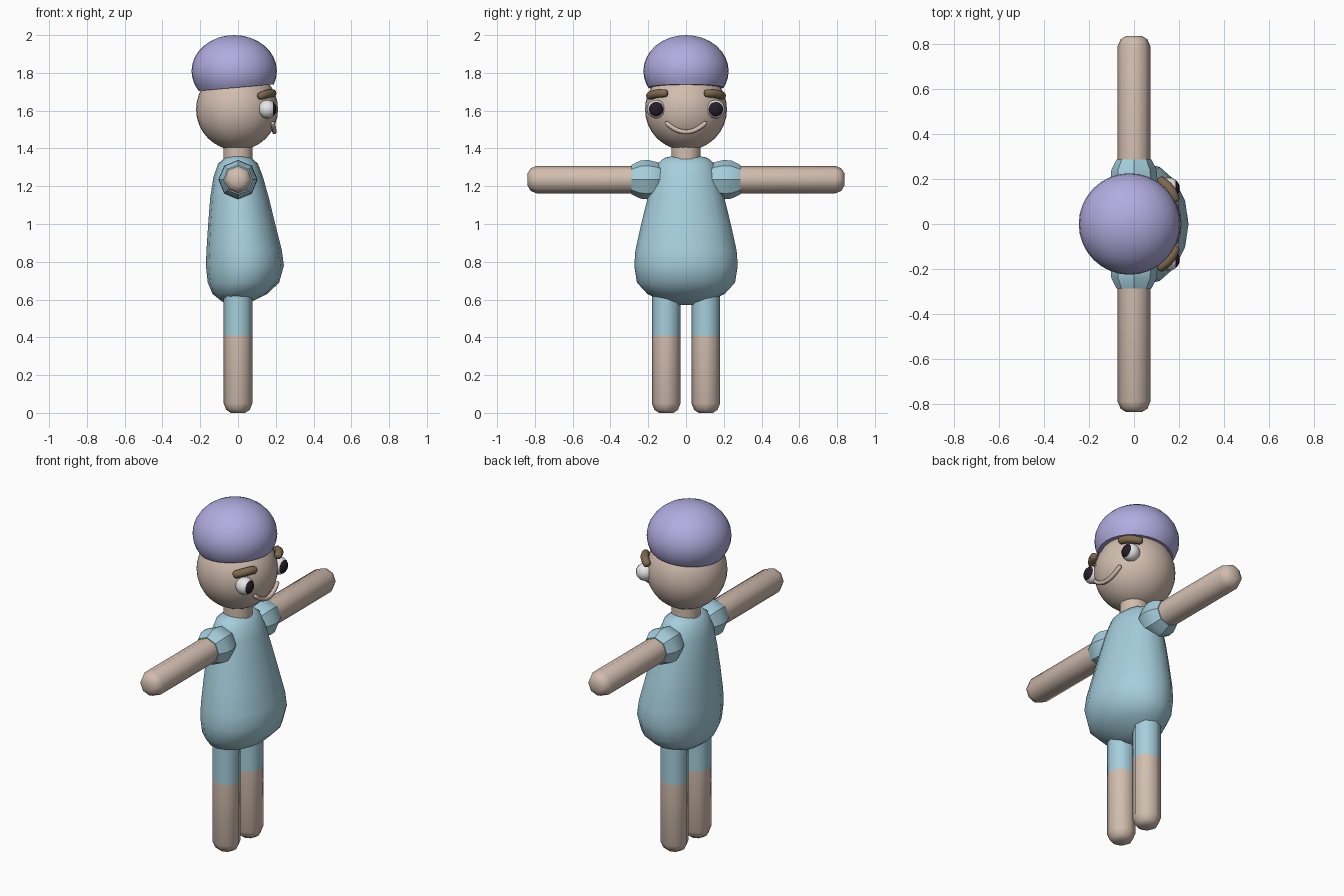
import bpy, bmesh, math
from mathutils import Vector, Matrix

if "Cube" in bpy.data.objects:
    bpy.data.objects.remove(bpy.data.objects["Cube"])


def material(name, rgb):
    m = bpy.data.materials.new(name)
    m.diffuse_color = (*rgb, 1)
    m.use_nodes = True
    m.node_tree.nodes["Principled BSDF"].inputs["Base Color"].default_value = m.diffuse_color
    return m


SKIN = material("skin", (0.64, 0.51, 0.43))
BLUE = material("blue_cloth", (0.38, 0.62, 0.72))
LILAC = material("lilac_cap", (0.44, 0.41, 0.74))
BROWN = material("brown_hair", (0.21, 0.14, 0.08))
WHITE = material("eye_white", (0.83, 0.83, 0.83))
DARK = material("pupil_dark", (0.02, 0.012, 0.02))


def finish(bm, name, mats, angle=60):
    bmesh.ops.recalc_face_normals(bm, faces=bm.faces)
    me = bpy.data.meshes.new(name)
    bm.to_mesh(me)
    bm.free()
    for m in mats:
        me.materials.append(m)
    ob = bpy.data.objects.new(name, me)
    bpy.context.collection.objects.link(ob)
    bpy.ops.object.select_all(action='DESELECT')
    ob.select_set(True)
    bpy.context.view_layer.objects.active = ob
    bpy.ops.object.shade_smooth_by_angle(angle=math.radians(angle))
    return ob


def loft(rings, sides, place):
    """Skin rings of (position, centre offset, radius_u, radius_v)."""
    bm = bmesh.new()
    loops = []
    for t, c, ru, rv in rings:
        loops.append([bm.verts.new(place(t, c + ru * math.cos(2 * math.pi * i / sides),
                                         rv * math.sin(2 * math.pi * i / sides)))
                      for i in range(sides)])
    for a, b in zip(loops, loops[1:]):
        for i in range(sides):
            j = (i + 1) % sides
            bm.faces.new((a[i], a[j], b[j], b[i]))
    bm.faces.new(loops[0])
    bm.faces.new(loops[-1])
    return bm


def upright(t, u, v):
    return Vector((u, v, t))


def ellipsoid(centre, radii, seg=32, rings=16, turn=Matrix()):
    bm = bmesh.new()
    bmesh.ops.create_uvsphere(bm, u_segments=seg, v_segments=rings, radius=1)
    bm.transform(Matrix.Translation(centre) @ turn @ Matrix.Diagonal((*radii, 1)))
    return bm


def tube(name, points, radius, mat, sides=10):
    """Round-ended tube following a smooth path."""
    pts = [Vector(p) for p in points]
    bm = bmesh.new()
    path = []
    d0, d1 = (pts[0] - pts[1]).normalized(), (pts[-1] - pts[-2]).normalized()
    caps = ((1, 0.3), (0.8, 0.65), (0.4, 0.93))
    path += [(pts[0] + d0 * radius * a, radius * r, -d0) for a, r in caps]
    for i in range(1, len(pts) - 1):
        path.append((pts[i], radius, (pts[i + 1] - pts[i - 1]).normalized()))
    path += [(pts[-1] + d1 * radius * a, radius * r, d1) for a, r in reversed(caps)]
    loops = []
    for p, r, d in path:
        u = d.cross(Vector((0, 0, 1))).normalized()
        v = d.cross(u)
        loops.append([bm.verts.new(p + r * (u * math.cos(2 * math.pi * i / sides)
                                            + v * math.sin(2 * math.pi * i / sides)))
                      for i in range(sides)])
    for a, b in zip(loops, loops[1:]):
        for i in range(sides):
            j = (i + 1) % sides
            bm.faces.new((a[i], a[j], b[j], b[i]))
    bm.faces.new(loops[0])
    bm.faces.new(loops[-1])
    return finish(bm, name, [mat])


# Pear-shaped torso: height, back x, front x, half width
profile = [(0.572, -0.03, 0.03, 0.04), (0.59, -0.085, 0.075, 0.12),
           (0.63, -0.135, 0.155, 0.205), (0.69, -0.16, 0.218, 0.26),
           (0.78, -0.17, 0.243, 0.274), (0.86, -0.167, 0.232, 0.268),
           (1.00, -0.158, 0.197, 0.237), (1.14, -0.147, 0.163, 0.203),
           (1.25, -0.13, 0.132, 0.175), (1.32, -0.105, 0.105, 0.15),
           (1.35, -0.07, 0.07, 0.115), (1.36, -0.04, 0.04, 0.07)]
torso = loft([(z, (a + b) / 2, (b - a) / 2, w) for z, a, b, w in profile], 16, upright)
finish(torso, "torso", [BLUE])

# Neck and head
finish(loft([(1.32, 0, 0.078, 0.078), (1.43, 0, 0.078, 0.078)], 16, upright), "neck", [SKIN])
finish(ellipsoid((-0.005, 0, 1.607), (0.217,) * 3), "head", [SKIN])

# Cap: ellipsoid sliced by a tilted plane
cap = ellipsoid((-0.02, 0, 1.81), (0.226, 0.226, 0.19))
bmesh.ops.bisect_plane(cap, geom=cap.verts[:] + cap.edges[:] + cap.faces[:],
                       plane_co=(-0.01, 0, 1.722), plane_no=(-0.035, 0, 0.4), clear_inner=True)
bmesh.ops.holes_fill(cap, edges=[e for e in cap.edges if e.is_boundary])
finish(cap, "cap", [LILAC], 50)

for side, s in (("left", 1), ("right", -1)):
    def sideways(t, u, v, s=s):
        return Vector((u, s * t, 1.235 + v))

    # Arm with rounded hand, and puffed sleeve
    arm = [(0.2, 0, 0.073, 0.073), (0.79, 0, 0.073, 0.073),
           (0.822, 0, 0.06, 0.06), (0.838, 0, 0.034, 0.034)]
    finish(loft(arm, 8, sideways), side + "_arm", [SKIN])
    sleeve = [(0.1, 0, 0.06, 0.06), (0.15, 0, 0.092, 0.092), (0.2, 0, 0.104, 0.104),
              (0.24, 0, 0.101, 0.101), (0.288, 0, 0.078, 0.078)]
    finish(loft(sleeve, 8, sideways), side + "_sleeve", [BLUE], 35)

    # Leg, blue above the trouser hem
    def leg_place(t, u, v, s=s):
        return Vector((u, s * 0.105 + v, t))
    leg = loft([(0, 0, 0.038, 0.038), (0.016, 0, 0.062, 0.062), (0.05, 0, 0.076, 0.076),
                (0.41, 0, 0.076, 0.076), (0.68, 0, 0.076, 0.076)], 8, leg_place)
    for f in leg.faces:
        f.material_index = int(f.calc_center_median().z > 0.41)
    finish(leg, side + "_leg", [SKIN, BLUE])

    # Eye with its pole forward, pupil on the front faces
    centre = Vector((0.155, s * 0.158, 1.608))
    eye = ellipsoid(centre, (0.049,) * 3, 20, 14, Matrix.Rotation(math.pi / 2, 4, 'Y'))
    for f in eye.faces:
        f.material_index = int((f.calc_center_median() - centre).normalized().x > 0.62)
    finish(eye, side + "_eye", [WHITE, DARK])

    # Eyebrow hugging the forehead
    tube(side + "_eyebrow", [(0.125, s * 0.188, 1.68), (0.148, s * 0.168, 1.687),
                             (0.168, s * 0.143, 1.692), (0.18, s * 0.118, 1.692)],
         0.023, BROWN)

# Smiling mouth
smile = []
for i in range(13):
    k = i / 6 - 1
    smile.append((0.193 - 0.008 * k * k, 0.1 * k, 1.487 + 0.045 * k * k))
tube("mouth", smile, 0.012, SKIN, 8)
